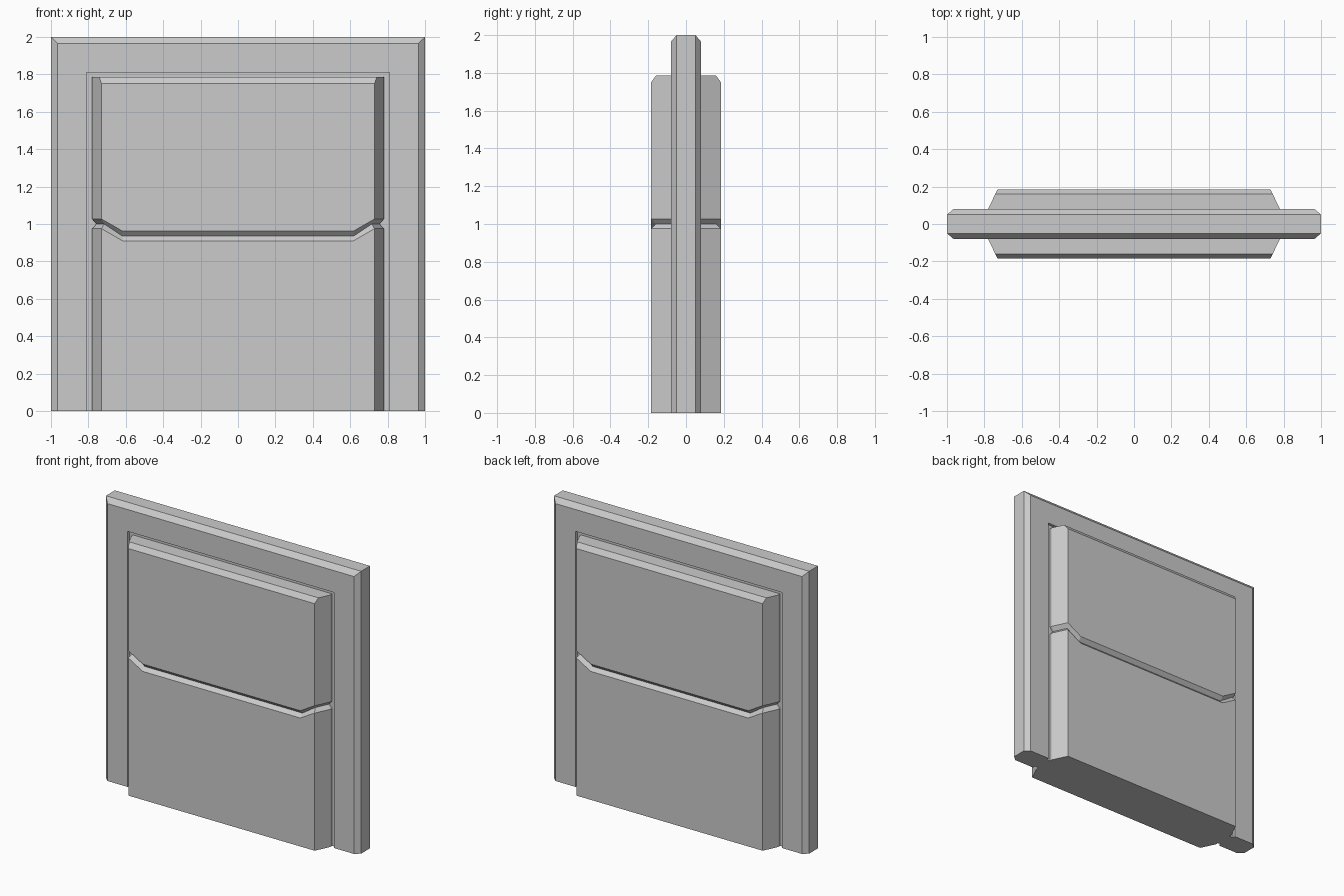
import bpy, bmesh

if "Cube" in bpy.data.objects:
    bpy.data.objects.remove(bpy.data.objects["Cube"])

grey = bpy.data.materials.new("light grey metal")
grey.diffuse_color = (0.6, 0.6, 0.6, 1)
grey.use_nodes = True
grey.node_tree.nodes["Principled BSDF"].inputs["Base Color"].default_value = grey.diffuse_color


def build(name, rings, closed):
    """Skin a list of equal-length point rings and cap both ends."""
    bm = bmesh.new()
    rows = [[bm.verts.new(p) for p in ring] for ring in rings]
    n = len(rows[0])
    for a, b in zip(rows, rows[1:]):
        for i in range(n if closed else n - 1):
            j = (i + 1) % n
            bm.faces.new((a[i], a[j], b[j], b[i]))
    bm.faces.new(rows[0])
    bm.faces.new(rows[-1])
    bmesh.ops.recalc_face_normals(bm, faces=bm.faces)
    mesh = bpy.data.meshes.new(name)
    bm.to_mesh(mesh)
    bm.free()
    mesh.materials.append(grey)
    obj = bpy.data.objects.new(name, mesh)
    bpy.context.collection.objects.link(obj)
    return obj


# Door frame: chamfered profile (inset from outer edge, y) swept around a U
half = [(0, -0.05), (0.035, -0.08), (0.19, -0.08), (0.19, -0.06), (0.25, -0.06)]
profile = half + [(d, -y) for d, y in reversed(half)]
build("door_frame", [
    [(-1 + d, y, 0) for d, y in profile],
    [(-1 + d, y, 2 - d) for d, y in profile],
    [(1 - d, y, 2 - d) for d, y in profile],
    [(1 - d, y, 0) for d, y in profile],
], True)

# Door slab columns: (x, y, groove height, groove x, groove y, top x, top y)
quarter = [
    (0.78, 0.03, 1.00, 0.757, 0.03, 0.78, 0.03),
    (0.78, 0.08, 1.00, 0.757, 0.07, 0.78, 0.08),
    (0.73, 0.185, 1.00, 0.715, 0.16, 0.742, 0.16),
    (0.617, 0.185, 0.935, 0.617, 0.16, 0.617, 0.16),
]


def mirrored(c, sx, sy):
    x, y, g, gx, gy, tx, ty = c
    return (x * sx, y * sy, g, gx * sx, gy * sy, tx * sx, ty * sy)


columns = ([mirrored(c, -1, -1) for c in quarter]
           + [mirrored(c, 1, -1) for c in reversed(quarter)]
           + [mirrored(c, 1, 1) for c in quarter]
           + [mirrored(c, -1, 1) for c in reversed(quarter)])

# Door slab with a V groove across its middle and a chamfered top
build("door_slab", [
    [(c[0], c[1], 0) for c in columns],
    [(c[0], c[1], c[2] - 0.025) for c in columns],
    [(c[3], c[4], c[2]) for c in columns],
    [(c[0], c[1], c[2] + 0.027) for c in columns],
    [(c[0], c[1], 1.75) for c in columns],
    [(c[5], c[6], 1.785) for c in columns],
], True)
